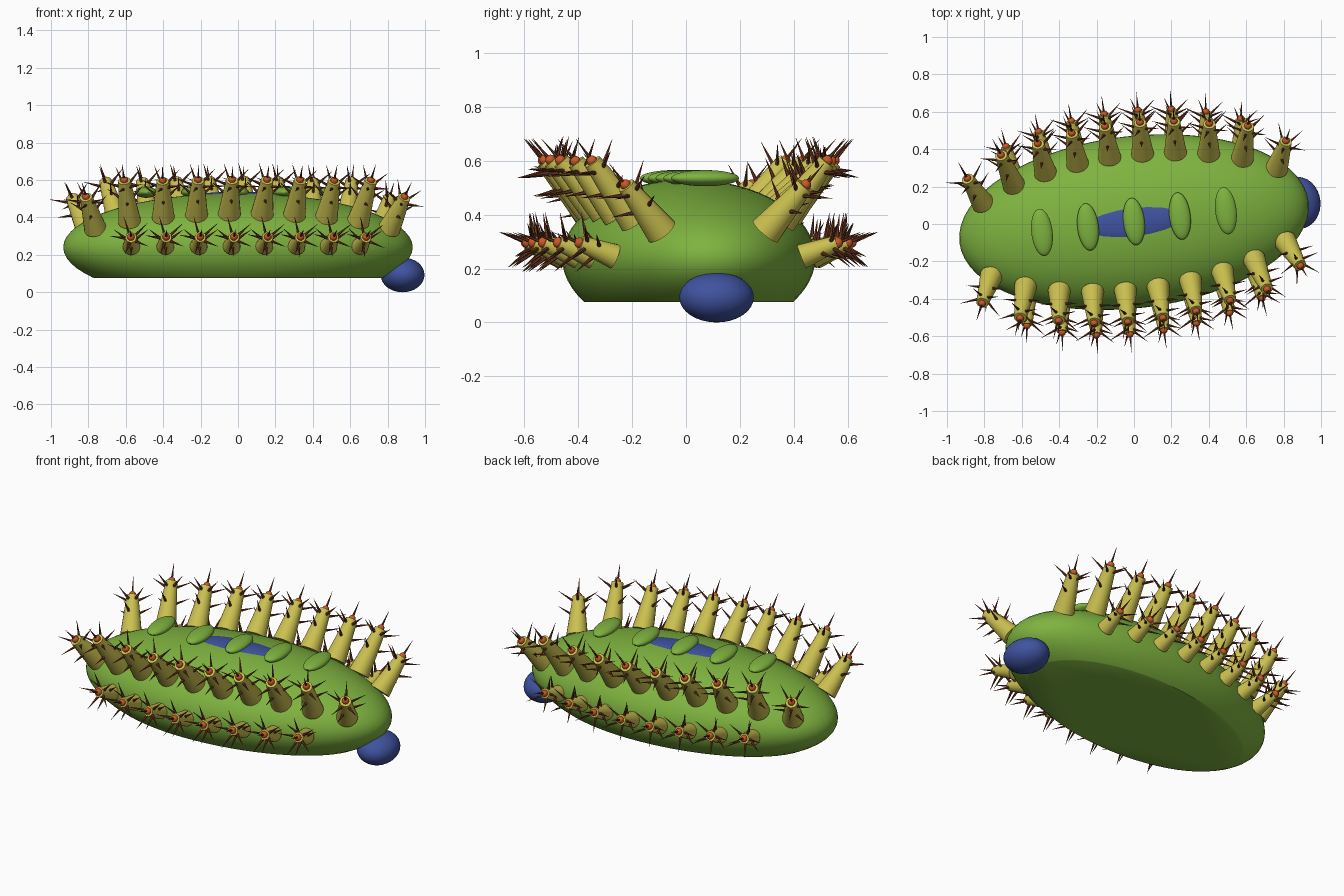
import bpy, bmesh, math
from mathutils import Matrix, Vector

if "Cube" in bpy.data.objects:
    bpy.data.objects.remove(bpy.data.objects["Cube"])

TURN = Matrix.Translation((0, 0.01, 0)) @ Matrix.Rotation(math.radians(6.7), 4, 'Z')
A, B, C, ZC = 0.94, 0.46, 0.29, 0.24      # body half-axes and centre height


def material(name, rgb):
    m = bpy.data.materials.new(name)
    m.diffuse_color = (*rgb, 1)
    m.use_nodes = True
    m.node_tree.nodes["Principled BSDF"].inputs["Base Color"].default_value = m.diffuse_color
    return m


GREEN = material("green", (0.21, 0.45, 0.05))
YELLOW = material("yellow", (0.60, 0.53, 0.08))
BLUE = material("blue", (0.05, 0.085, 0.35))
ORANGE = material("orange", (0.60, 0.10, 0.02))
BROWN = material("brown", (0.16, 0.04, 0.015))


def finish(bm, name, mat):
    mesh = bpy.data.meshes.new(name)
    bm.transform(TURN)
    bm.to_mesh(mesh)
    bm.free()
    ob = bpy.data.objects.new(name, mesh)
    bpy.context.collection.objects.link(ob)
    mesh.materials.append(mat)
    bpy.ops.object.select_all(action='DESELECT')
    ob.select_set(True)
    bpy.context.view_layer.objects.active = ob
    bpy.ops.object.shade_smooth_by_angle(angle=math.radians(40))
    return ob


def ball(bm, centre, radii, seg=32, rings=16):
    bmesh.ops.create_uvsphere(bm, u_segments=seg, v_segments=rings, radius=1,
                              matrix=Matrix.Translation(centre) @ Matrix.Diagonal((*radii, 1)))


def cone(bm, start, end, r1, r2, seg):
    d = end - start
    mat = Matrix.Translation((start + end) / 2) @ d.to_track_quat('Z', 'Y').to_matrix().to_4x4()
    bmesh.ops.create_cone(bm, cap_ends=True, segments=seg, radius1=r1, radius2=r2,
                          depth=d.length, matrix=mat)


# Body: ellipsoid cut flat underneath
bm = bmesh.new()
ball(bm, (0, 0, ZC), (A, B, C), 64, 32)
cut = bmesh.ops.bisect_plane(bm, geom=bm.verts[:] + bm.edges[:] + bm.faces[:],
                             plane_co=(0, 0, 0.076), plane_no=(0, 0, -1), clear_outer=True)
bmesh.ops.contextual_create(bm, geom=[e for e in cut['geom_cut'] if isinstance(e, bmesh.types.BMEdge)])
finish(bm, "body", GREEN)

# Head and the stripe showing through the back
bm = bmesh.new()
ball(bm, (0.886, 0, 0.093), (0.117, 0.139, 0.093))
finish(bm, "head", BLUE)
bm = bmesh.new()
ball(bm, (0, 0, 0.505), (0.28, 0.1, 0.032))
finish(bm, "back_stripe", BLUE)

# Five flat pads across the back
for i in range(5):
    bm = bmesh.new()
    ball(bm, ((i - 2) * 0.2475, 0.003, 0.535), (0.057, 0.127, 0.03))
    finish(bm, f"back_pad_{i + 1}", GREEN)


def tube_row(name, stations, reach, height, r1, r2):
    """Row of tapered tubes; stations are (u, tip offset)."""
    tubes, beads, spikes = bmesh.new(), bmesh.new(), bmesh.new()
    for u, off in stations:
        k = math.sqrt(1 - (u / A) ** 2)
        base = Vector((u, reach * k, ZC + height * k))
        tip = base + Vector(off)
        axis = (tip - base).normalized()
        length = (tip - base).length
        cone(tubes, base, tip, r1, r2, 20)
        ball(beads, tip + axis * 0.004, (0.02, 0.02, 0.02), 12, 8)
        # One spike from the bead, a ring near the tip, a ring lower down
        cone(spikes, tip, tip + axis * 0.11, 0.008, 0.0005, 6)
        side = axis.cross(Vector((1, 0, 0))).normalized()
        other = axis.cross(side)
        for count, t, size, phase in ((5, 0.88, 0.10, 0.3), (3, 0.55, 0.085, 1.0)):
            r = r1 + (r2 - r1) * t
            for j in range(count):
                a = phase + j * math.tau / count
                out = side * math.cos(a) + other * math.sin(a)
                root = base + axis * length * t + out * (r - 0.006)
                aim = (out + axis * 0.55).normalized()
                cone(spikes, root, root + aim * size, 0.0085, 0.0005, 6)
    finish(tubes, name + "_tubes", YELLOW)
    finish(beads, name + "_beads", ORANGE)
    finish(spikes, name + "_spikes", BROWN)


# Tip offsets from the middle of the row outwards: lean, outward, up
UPPER = [(0.006, 0.167, 0.18), (0.011, 0.165, 0.185), (0.022, 0.158, 0.195),
         (0.049, 0.166, 0.22), (0.066, 0.14, 0.17)]
LOWER = [(0.003, 0.13, 0.05), (0.006, 0.13, 0.05), (0.011, 0.13, 0.05), (0.018, 0.13, 0.05)]

for label, s in (("front", -1), ("back", 1)):
    for row, table, reach, height, r1, r2 in (("upper", UPPER, 0.358, 0.18, 0.061, 0.033),
                                              ("lower", LOWER, 0.46, 0.005, 0.047, 0.029)):
        stations = [(e * (0.088 + 0.1755 * i), (e * lean, s * out, up))
                    for e in (-1, 1) for i, (lean, out, up) in enumerate(table)]
        tube_row(f"{label}_{row}", stations, s * reach, height, r1, r2)
